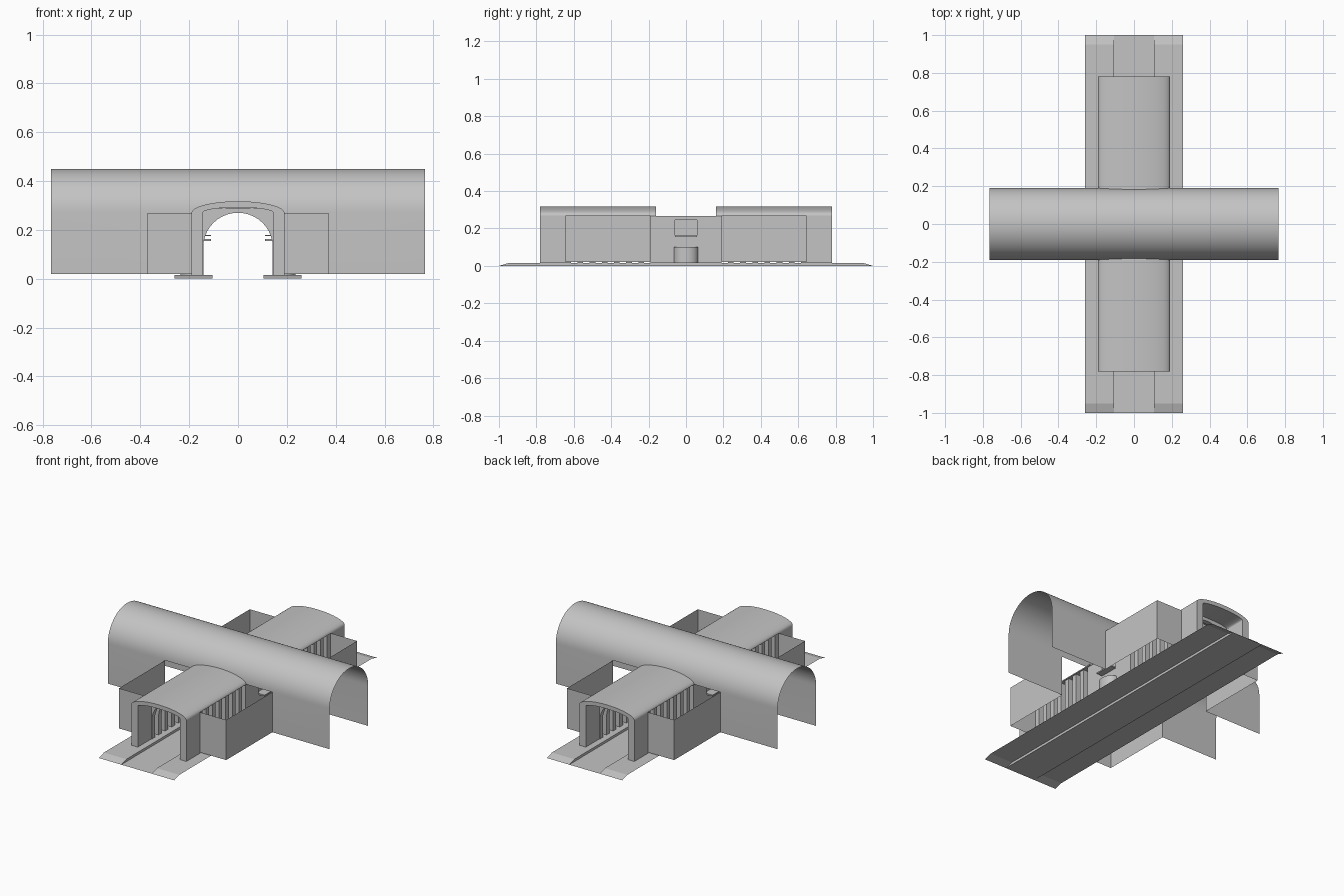
import bpy, bmesh, math

if "Cube" in bpy.data.objects:
    bpy.data.objects.remove(bpy.data.objects["Cube"])

mat = bpy.data.materials.new("station_grey")
mat.diffuse_color = (0.55, 0.55, 0.55, 1)
mat.use_nodes = True
mat.node_tree.nodes["Principled BSDF"].inputs["Base Color"].default_value = mat.diffuse_color


def finish(name, bm, smooth=False, recalc=True):
    if recalc:
        bmesh.ops.recalc_face_normals(bm, faces=bm.faces)
    me = bpy.data.meshes.new(name)
    bm.to_mesh(me)
    bm.free()
    me.materials.append(mat)
    ob = bpy.data.objects.new(name, me)
    bpy.context.collection.objects.link(ob)
    if smooth:
        bpy.ops.object.select_all(action='DESELECT')
        ob.select_set(True)
        bpy.context.view_layer.objects.active = ob
        bpy.ops.object.shade_smooth_by_angle(angle=math.radians(35))
    return ob


def sheet(bm, pts, axis_vec, flip=False):
    """Open ribbon: sweep a list of 3D points along a vector."""
    a = [bm.verts.new(p) for p in pts]
    b = [bm.verts.new([p[i] + axis_vec[i] for i in range(3)]) for p in pts]
    for i in range(len(pts) - 1):
        f = [a[i], a[i + 1], b[i + 1], b[i]]
        bm.faces.new(f[::-1] if flip else f)


def prism(bm, outline, y0, y1):
    """Solid with an x-z outline between two y positions."""
    a = [bm.verts.new((x, y0, z)) for x, z in outline]
    b = [bm.verts.new((x, y1, z)) for x, z in outline]
    n = len(a)
    bm.faces.new(a)
    bm.faces.new(b[::-1])
    for i in range(n):
        j = (i + 1) % n
        bm.faces.new((a[i], a[j], b[j], b[i]))


def box(bm, x0, x1, y0, y1, z0, z1):
    prism(bm, [(x0, z0), (x1, z0), (x1, z1), (x0, z1)], y0, y1)


def arc(rx, rz, cz, n=24):
    """Half ellipse from +rx over the top to -rx."""
    return [(rx * math.cos(math.pi * i / n), cz + rz * math.sin(math.pi * i / n))
            for i in range(n + 1)]


# main hall vault: one thin sheet, with walls only beyond the side yards
L, R, Y = 0.765, 0.37, 0.19
vault = arc(Y, 0.18, 0.27, 32)
bm = bmesh.new()
full = [(Y, 0.02)] + vault + [(-Y, 0.02)]
for x0, x1, prof in ((-L, -R, full), (-R, R, vault), (R, L, full)):
    sheet(bm, [(x0, y, z) for y, z in prof], (x1 - x0, 0, 0))
bmesh.ops.remove_doubles(bm, verts=bm.verts, dist=1e-5)
finish("hall_vault", bm, True)

# open-topped yard walls in the four corners
for sx in (-1, 1):
    for sy in (-1, 1):
        bm = bmesh.new()
        path = [(sx * R, sy * Y, 0.02), (sx * R, sy * 0.645, 0.02), (sx * 0.19, sy * 0.645, 0.02)]
        sheet(bm, path, (0, 0, 0.25), flip=(sx * sy < 0))
        finish("yard_wall", bm, recalc=False)

# platforms and track bed: thin sheet with sloping ends
bm = bmesh.new()
ends = [(-1.0, 0.0), (-0.95, 0.015), (0.95, 0.015), (1.0, 0.0)]
for sx in (-1, 1):
    x0, x1 = sorted((sx * 0.105, sx * 0.26))
    sheet(bm, [(x0, y, z) for y, z in ends][::-1], (x1 - x0, 0, 0))
    f = [bm.verts.new((sx * 0.105, y, z)) for y, z in ends]
    bm.faces.new(f if sx < 0 else f[::-1])
sheet(bm, [(-0.105, 1, 0), (-0.105, -1, 0)], (0.21, 0, 0))
bmesh.ops.remove_doubles(bm, verts=bm.verts, dist=1e-5)
for f in bm.faces:
    f.normal_update()
    if f.normal.z < -0.1:
        f.normal_flip()
finish("platforms", bm, recalc=False)

# the two arms over the tracks
for s, tag in ((-1, "front"), (1, "back")):
    # shallow curved roof
    bm = bmesh.new()
    prism(bm, arc(0.19, 0.047, 0.27) + arc(0.145, 0.022, 0.27)[::-1], *sorted((s * 0.16, s * 0.78)))
    finish(tag + "_arm_roof", bm, True)

    # portal piers at the outer end
    bm = bmesh.new()
    for sx in (-1, 1):
        box(bm, *sorted((sx * 0.145, sx * 0.19)), *sorted((s * 0.645, s * 0.78)), 0.015, 0.27)
    finish(tag + "_portal_piers", bm)

    # row of arched ribs carrying the roof
    bm = bmesh.new()
    rib = [(0.185, 0.015)] + arc(0.185, 0.022, 0.268, 16) + [(-0.185, 0.015), (-0.142, 0.015)]
    rib += arc(0.142, 0.14, 0.13, 20)[::-1] + [(0.142, 0.015)]
    n = 8
    for i in range(n):
        y = s * (0.175 + i * 0.065)
        prism(bm, rib, y - 0.015, y + 0.015)
    finish(tag + "_arm_ribs", bm, True)

# walls under the crossing, with a window, sill and rounded counter
for s, tag in ((-1, "left"), (1, "right")):
    xs = sorted((s * 0.145, s * 0.185))
    bm = bmesh.new()
    for y0, y1, z0, z1 in ((-0.16, -0.06, 0.015, 0.268), (0.06, 0.16, 0.015, 0.268),
                           (-0.06, 0.06, 0.015, 0.155), (-0.06, 0.06, 0.245, 0.268)):
        box(bm, *xs, y0, y1, z0, z1)
    box(bm, *sorted((s * 0.16, s * 0.17)), -0.06, 0.06, 0.155, 0.245)
    finish(tag + "_crossing_wall", bm)

    bm = bmesh.new()
    box(bm, *sorted((s * 0.11, s * 0.225)), -0.06, 0.06, 0.155, 0.163)
    box(bm, *sorted((s * 0.11, s * 0.145)), -0.06, 0.06, 0.174, 0.178)
    finish(tag + "_window_sill", bm)

    bm = bmesh.new()
    rim = [(s * (0.185 + 0.05 * math.sin(math.pi * i / 16)), -0.065 * math.cos(math.pi * i / 16))
           for i in range(17)]
    low = [bm.verts.new((x, y, 0.015)) for x, y in rim]
    top = [bm.verts.new((x, y, 0.1)) for x, y in rim]
    bm.faces.new(top)
    for i in range(16):
        bm.faces.new((low[i], low[i + 1], top[i + 1], top[i]))
    finish(tag + "_counter", bm, True)
